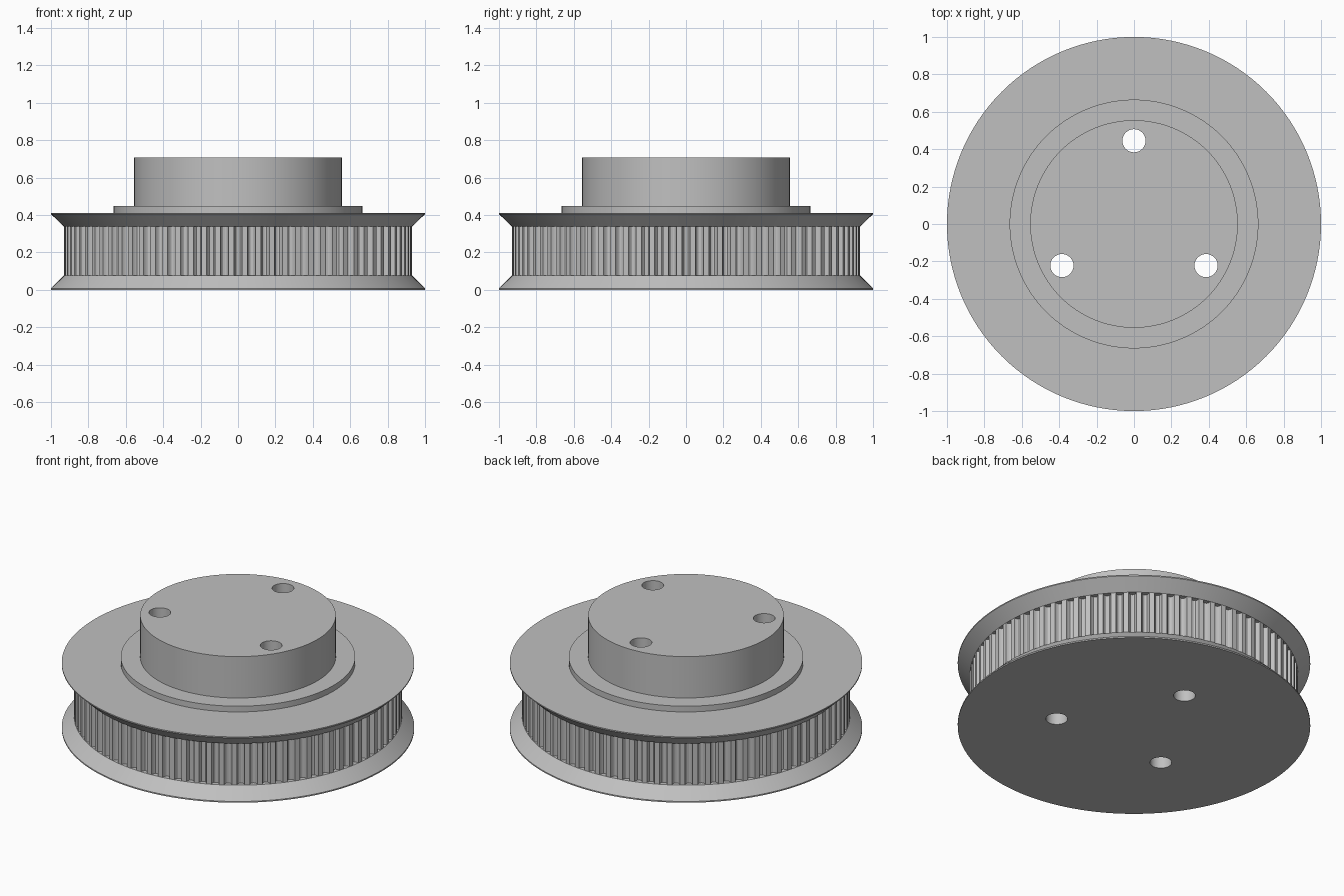
import bpy, bmesh, math

if "Cube" in bpy.data.objects:
    bpy.data.objects.remove(bpy.data.objects["Cube"])

metal = bpy.data.materials.new("light grey")
metal.use_nodes = True
GREY = (0.53, 0.53, 0.53, 1)
metal.diffuse_color = GREY
metal.node_tree.nodes["Principled BSDF"].inputs["Base Color"].default_value = GREY


def stack(name, rings):
    """Solid made by joining matching closed outlines and capping both ends."""
    bm = bmesh.new()
    loops = [[bm.verts.new(p) for p in ring] for ring in rings]
    n = len(loops[0])
    for a, b in zip(loops, loops[1:]):
        for i in range(n):
            j = (i + 1) % n
            bm.faces.new((a[i], a[j], b[j], b[i]))
    bm.faces.new(loops[0][::-1])
    bm.faces.new(loops[-1])
    mesh = bpy.data.meshes.new(name)
    bm.to_mesh(mesh)
    bm.free()
    mesh.materials.append(metal)
    obj = bpy.data.objects.new(name, mesh)
    bpy.context.collection.objects.link(obj)
    return obj


def circle(r, z, n=128, x=0, y=0):
    return [(x + r * math.cos(math.tau * i / n), y + r * math.sin(math.tau * i / n), z)
            for i in range(n)]


def turned(name, profile):
    return stack(name, [circle(r, z) for r, z in profile])


def toothed_outline(z, teeth=80, radius=0.93, depth=0.03, steps=6):
    """Flat tooth lands separated by rounded grooves."""
    pitch = math.tau / teeth
    points = []
    for t in range(teeth):
        for k in range(steps + 1):
            u = k / steps
            a = pitch * (t + 0.3 * -math.cos(math.pi * u))
            r = radius - depth * math.sin(math.pi * u) ** 0.8 if 0 < k < steps else radius
            points.append((r * math.cos(a), r * math.sin(a), z))
    return points


# Pulley body, from the bottom up
parts = [
    turned("lower_flange", [(1, 0), (1, 0.008), (0.93, 0.077)]),
    stack("toothed_rim", [toothed_outline(0.077), toothed_outline(0.338)]),
    turned("upper_flange", [(0.93, 0.338), (1, 0.405), (1, 0.412)]),
    turned("hub_collar", [(0.665, 0.412), (0.665, 0.448)]),
    turned("hub", [(0.555, 0.448), (0.555, 0.707)]),
]

# Three through holes around the axis
cutters = []
for i in range(3):
    a = math.radians(90 + 120 * i)
    x, y = 0.445 * math.cos(a), 0.445 * math.sin(a)
    cutter = stack("hole_cutter", [circle(0.062, z, 32, x, y) for z in (-0.2, 1)])
    cutter.hide_render = True
    cutters.append(cutter)

for part in parts:
    bpy.context.view_layer.objects.active = part
    for cutter in cutters:
        mod = part.modifiers.new("hole", "BOOLEAN")
        mod.operation = "DIFFERENCE"
        mod.solver = "EXACT"
        mod.object = cutter
        bpy.ops.object.modifier_apply(modifier=mod.name)

for cutter in cutters:
    bpy.data.objects.remove(cutter)

# Smooth round walls, crisp edges
bpy.ops.object.select_all(action="DESELECT")
for part in parts:
    part.select_set(True)
bpy.context.view_layer.objects.active = parts[0]
bpy.ops.object.shade_smooth_by_angle(angle=math.radians(30))
